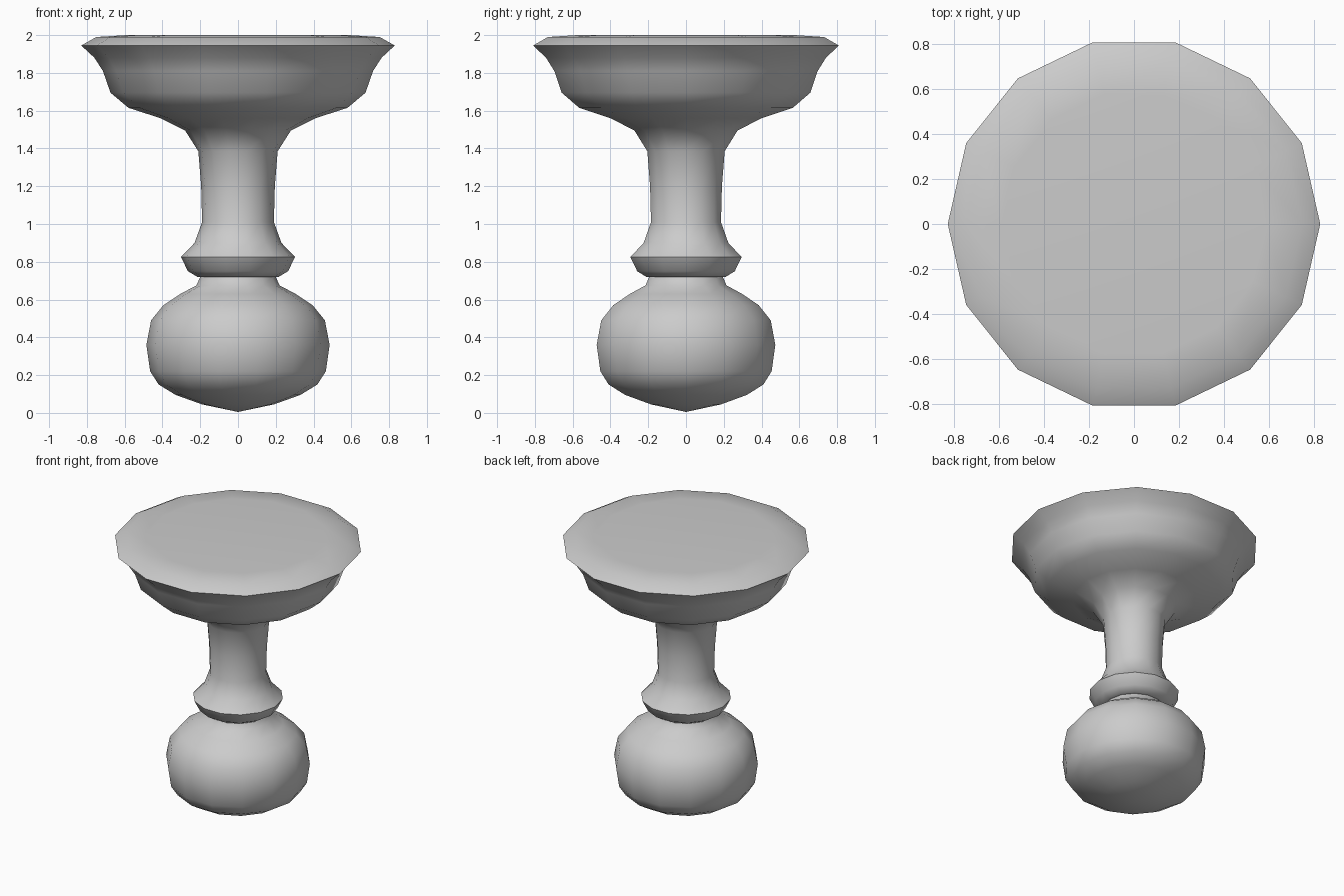
import bpy, bmesh
from math import cos, sin, pi, radians

if "Cube" in bpy.data.objects:
    bpy.data.objects.remove(bpy.data.objects["Cube"])

SIDES = 14

# Turned outline (radius, height), bottom tip to centre of the top face
ball = [(0, 0.005), (0.19, 0.045), (0.33, 0.095), (0.42, 0.15), (0.465, 0.22), (0.485, 0.36),
        (0.46, 0.49), (0.395, 0.57), (0.305, 0.63), (0.22, 0.675), (0.20, 0.72)]
collar = [(0.215, 0.72), (0.265, 0.75), (0.302, 0.825), (0.23, 0.90)]
stem = [(0.19, 1.01), (0.195, 1.20), (0.21, 1.385), (0.28, 1.495)]
cup = [(0.41, 1.56), (0.58, 1.615), (0.675, 1.695), (0.715, 1.81), (0.76, 1.88),
       (0.83, 1.945), (0.75, 1.99), (0.59, 2.0), (0, 2.0)]


def lathe(name, profile):
    bm = bmesh.new()
    rings = []
    for r, z in profile:
        n = SIDES if r else 1
        rings.append([bm.verts.new((r * cos(2 * pi * i / SIDES), r * sin(2 * pi * i / SIDES), z))
                      for i in range(n)])
    for a, b in zip(rings, rings[1:]):
        for i in range(SIDES):
            j = (i + 1) % SIDES
            loop = [a[i % len(a)], a[j % len(a)], b[j % len(b)], b[i % len(b)]]
            bm.faces.new(list(dict.fromkeys(loop)))
    bmesh.ops.recalc_face_normals(bm, faces=bm.faces)
    mesh = bpy.data.meshes.new(name)
    bm.to_mesh(mesh)
    bm.free()
    obj = bpy.data.objects.new(name, mesh)
    bpy.context.collection.objects.link(obj)
    bpy.context.view_layer.objects.active = obj
    obj.select_set(True)
    bpy.ops.object.shade_smooth_by_angle(angle=radians(45))
    return obj


# One continuous turned knob: ball, collar, stem and flared cup
lathe("turned_knob", ball + collar + stem + cup)
